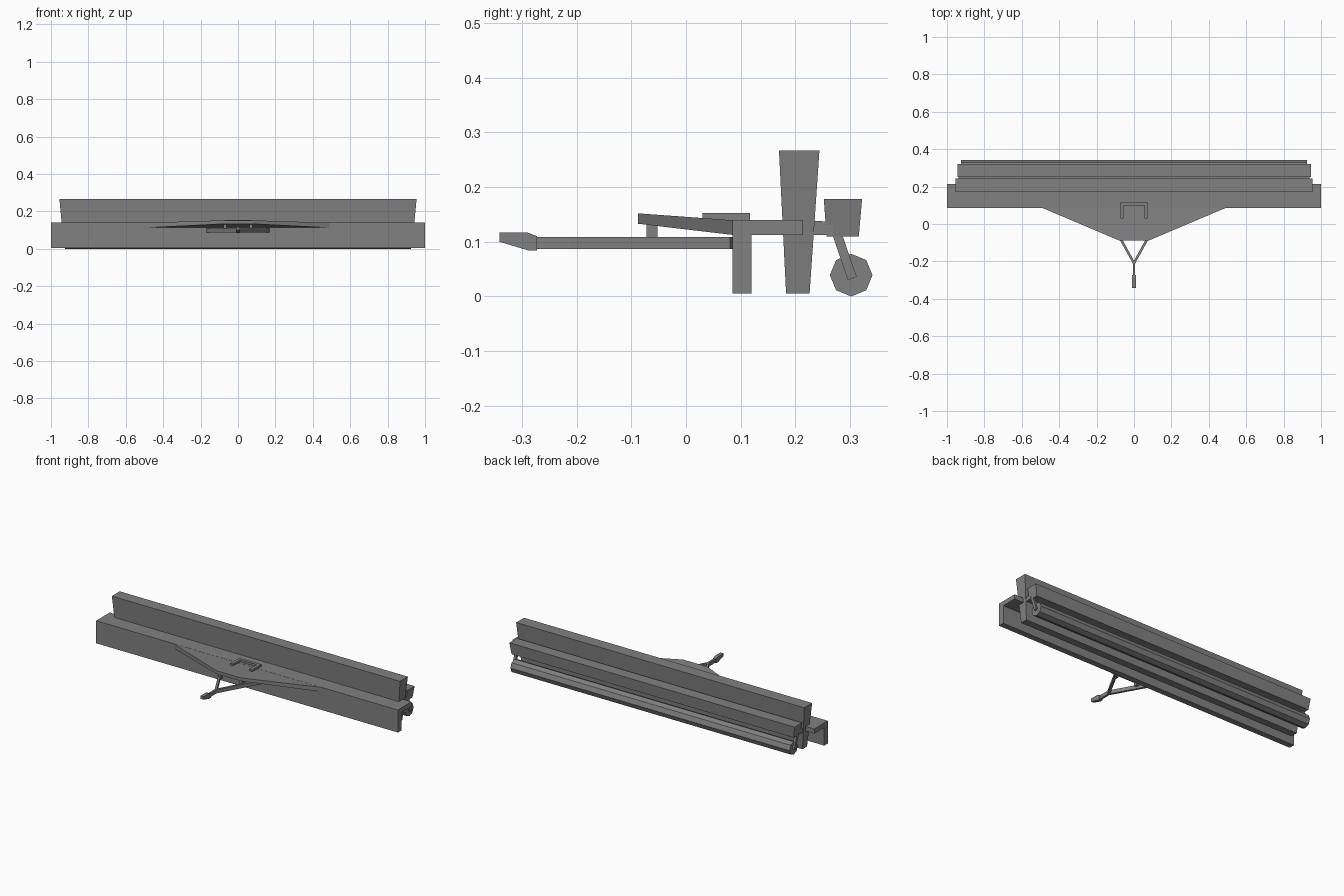
import bpy, bmesh, math
from mathutils import Vector

cube = bpy.data.objects.get("Cube")
if cube:
    bpy.data.objects.remove(cube, do_unlink=True)

grey = bpy.data.materials.new("machine grey")
grey.use_nodes = True
colour = (0.22, 0.22, 0.22, 1)
grey.diffuse_color = colour
grey.node_tree.nodes["Principled BSDF"].inputs["Base Color"].default_value = colour


def loft(name, ring_a, ring_b):
    """Closed solid between two matching outlines."""
    bm = bmesh.new()
    a = [bm.verts.new(p) for p in ring_a]
    b = [bm.verts.new(p) for p in ring_b]
    bm.faces.new(a)
    bm.faces.new(b[::-1])
    for i in range(len(a)):
        j = (i + 1) % len(a)
        bm.faces.new((a[i], b[i], b[j], a[j]))
    bmesh.ops.recalc_face_normals(bm, faces=bm.faces)
    mesh = bpy.data.meshes.new(name)
    bm.to_mesh(mesh)
    bm.free()
    mesh.materials.append(grey)
    obj = bpy.data.objects.new(name, mesh)
    bpy.context.collection.objects.link(obj)
    return obj


def extrude_x(name, profile, x0, x1):
    return loft(name, [(x0, y, z) for y, z in profile], [(x1, y, z) for y, z in profile])


def extrude_z(name, outline, z0, z1):
    return loft(name, [(x, y, z0) for x, y in outline], [(x, y, z1) for x, y in outline])


def trough(name, low, high):
    """Tapered box; each level is (half width, y front, y back, z)."""
    rings = [[(-w, f, z), (w, f, z), (w, b, z), (-w, b, z)] for w, f, b, z in (low, high)]
    return loft(name, *rings)


# Full-width front beam with a top flange
extrude_x("front_beam", [(0.085, 0.005), (0.12, 0.005), (0.12, 0.112), (0.213, 0.112),
                         (0.213, 0.14), (0.085, 0.14)], -1, 1)

# Tall main hopper and the smaller rear hopper, tied by a shelf
trough("main_hopper", (0.93, 0.183, 0.226, 0.005), (0.955, 0.17, 0.244, 0.267))
trough("rear_hopper", (0.935, 0.257, 0.316, 0.11), (0.945, 0.252, 0.322, 0.178))
extrude_x("rear_shelf", [(0.2, 0.112), (0.27, 0.112), (0.27, 0.136), (0.2, 0.141)], -0.938, 0.938)

# Press roller
octagon = [(0.302 + 0.039 * math.cos(k * math.pi / 4), 0.039 + 0.039 * math.sin(k * math.pi / 4))
           for k in range(8)]
extrude_x("press_roller", octagon, -0.925, 0.925)

# Tapered deck reaching forward over the hitch
loft("deck",
     [(-0.08, -0.088, 0.133), (0.08, -0.088, 0.133), (0.08, -0.088, 0.152), (-0.08, -0.088, 0.152)],
     [(-0.5, 0.09, 0.112), (0.5, 0.09, 0.112), (0.5, 0.09, 0.139), (-0.5, 0.09, 0.139)])

# U-shaped bracket on the deck
extrude_z("deck_bracket", [(-0.073, 0.03), (-0.055, 0.03), (-0.055, 0.1), (0.055, 0.1),
                           (0.055, 0.03), (0.073, 0.03), (0.073, 0.117), (-0.073, 0.117)],
          0.135, 0.153)

# Mirrored roller arms, drawbar legs and hitch posts
for side, label in ((1, "left"), (-1, "right")):
    extrude_x(label + "_roller_arm", [(0.268, 0.112), (0.286, 0.112), (0.312, 0.036), (0.296, 0.03)],
              side * 0.92, side * 0.935)
    extrude_z(label + "_drawbar_leg", [(0, -0.222), (side * 0.168, 0.08), (side * 0.156, 0.086),
                                       (0, -0.196)], 0.087, 0.109)
    x = side * 0.07
    extrude_z(label + "_hitch_post", [(x - 0.008, -0.072), (x + 0.008, -0.072),
                                      (x + 0.008, -0.052), (x - 0.008, -0.052)], 0.1, 0.138)

# Tongue and coupler
extrude_x("tongue", [(-0.28, 0.087), (-0.2, 0.087), (-0.2, 0.109), (-0.28, 0.109)], -0.006, 0.006)
extrude_x("coupler", [(-0.341, 0.1), (-0.288, 0.084), (-0.272, 0.084), (-0.272, 0.11),
                      (-0.29, 0.117), (-0.341, 0.117)], -0.01, 0.01)
